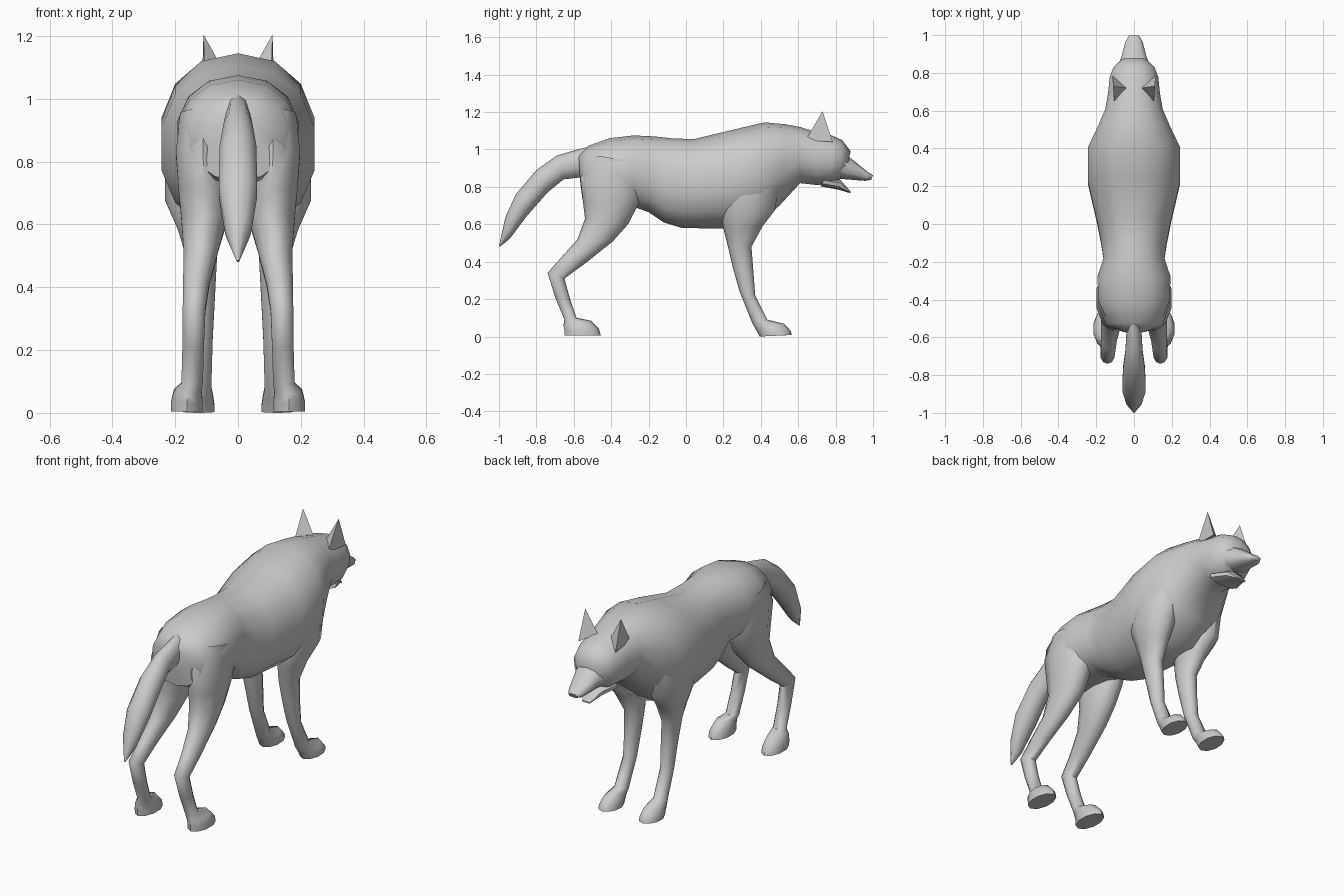
import bpy, bmesh
from math import sin, cos, pi, copysign


def power(v, p):
    return copysign(abs(v) ** (2 / p), v)


def finish(name, bm, mirror=False, angle=55):
    bmesh.ops.recalc_face_normals(bm, faces=bm.faces)
    me = bpy.data.meshes.new(name)
    bm.to_mesh(me)
    bm.free()
    ob = bpy.data.objects.new(name, me)
    bpy.context.collection.objects.link(ob)
    if mirror:
        mod = ob.modifiers.new("Mirror", 'MIRROR')
        mod.use_mirror_merge = False
    bpy.ops.object.select_all(action='DESELECT')
    bpy.context.view_layer.objects.active = ob
    ob.select_set(True)
    bpy.ops.object.shade_smooth_by_angle(angle=angle * pi / 180)
    return ob


def loft(name, rings, sides=12, p=2.0, mirror=False, cap_start=True, angle=55):
    """Each ring: two opposite (y, z) silhouette points, x centre, x half-width."""
    bm = bmesh.new()
    loops = []
    for ay, az, by, bz, xc, hx in rings:
        loop = []
        for i in range(sides):
            t = 2 * pi * i / sides
            k = power(cos(t), p) / 2
            loop.append(bm.verts.new((xc + hx * power(sin(t), p),
                                      (ay + by) / 2 + (ay - by) * k,
                                      (az + bz) / 2 + (az - bz) * k)))
        loops.append(loop)
    for a, b in zip(loops, loops[1:]):
        for i in range(sides):
            j = (i + 1) % sides
            bm.faces.new((a[i], a[j], b[j], b[i]))
    if cap_start:
        bm.faces.new(loops[0])
    bm.faces.new(loops[-1])
    return finish(name, bm, mirror, angle)


# Torso, neck and skull: top point, bottom point
loft("body", [
    (-.575, .97, -.565, .82, 0, .06),
    (-.52, 1.02, -.555, .74, 0, .155),
    (-.41, 1.06, -.43, .68, 0, .195),
    (-.28, 1.075, -.27, .69, 0, .197),
    (-.17, 1.07, -.20, .665, 0, .165),
    (-.08, 1.06, -.12, .61, 0, .178),
    (.04, 1.055, -.02, .58, 0, .20),
    (.25, 1.105, .19, .577, 0, .25),
    (.42, 1.145, .38, .59, 0, .25),
    (.53, 1.135, .50, .70, 0, .195),
    (.61, 1.12, .61, .82, 0, .155),
    (.69, 1.095, .70, .81, 0, .14),
    (.78, 1.075, .77, .815, 0, .132),
    (.835, 1.05, .82, .84, 0, .112),
    (.88, .99, .85, .86, 0, .07),
], sides=14, p=2.2)

# Muzzle and open lower jaw
loft("muzzle", [
    (.83, .99, .80, .845, 0, .10),
    (.885, .95, .86, .84, 0, .072),
    (.97, .882, .96, .832, 0, .047),
    (1.0, .862, .99, .838, 0, .028),
], sides=10, p=2.4, cap_start=False)
loft("lower_jaw", [
    (.74, .85, .72, .803, 0, .095),
    (.825, .838, .815, .785, 0, .06),
    (.88, .775, .88, .766, 0, .025),
], sides=10, p=2.4, cap_start=False, angle=40)

# Tail
loft("tail", [
    (-.50, 1.02, -.50, .89, 0, .04),
    (-.58, 1.0, -.57, .85, 0, .042),
    (-.69, .968, -.655, .84, 0, .048),
    (-.80, .89, -.74, .77, 0, .062),
    (-.91, .76, -.85, .645, 0, .064),
    (-.965, .64, -.94, .525, 0, .042),
    (-1.0, .485, -.995, .48, 0, .004),
], sides=10, cap_start=False)

# Rear legs: front point, back point
loft("rear_legs", [
    (-.24, .93, -.50, .97, .11, .078),
    (-.225, .80, -.565, .85, .112, .09),
    (-.255, .705, -.55, .71, .108, .085),
    (-.31, .60, -.54, .63, .107, .077),
    (-.39, .51, -.58, .52, .118, .058),
    (-.54, .39, -.665, .425, .133, .044),
    (-.65, .31, -.74, .34, .14, .038),
    (-.62, .20, -.70, .21, .143, .036),
    (-.585, .10, -.65, .09, .146, .036),
    (-.51, .085, -.655, .06, .16, .046),
    (-.465, .04, -.65, .03, .163, .053),
    (-.455, .005, -.65, .005, .163, .053),
], sides=10, mirror=True, cap_start=False)

# Front legs
loft("front_legs", [
    (.50, .82, .20, .82, .15, .085),
    (.475, .675, .18, .68, .145, .092),
    (.41, .59, .20, .577, .128, .066),
    (.35, .48, .222, .49, .115, .05),
    (.36, .35, .25, .37, .113, .041),
    (.37, .22, .285, .245, .115, .036),
    (.435, .09, .355, .07, .12, .037),
    (.525, .068, .375, .035, .124, .047),
    (.56, .03, .388, .012, .125, .053),
    (.565, .008, .395, 0, .125, .053),
], sides=10, mirror=True, cap_start=False)

# Pointed ears
bm = bmesh.new()
inner, back, front, tip = [bm.verts.new(c) for c in (
    (.04, .72, 1.08), (.105, .64, 1.05), (.115, .785, 1.04), (.11, .73, 1.205))]
for tri in ((inner, back, tip), (back, front, tip), (front, inner, tip), (inner, front, back)):
    bm.faces.new(tri)
finish("ears", bm, mirror=True, angle=30)
